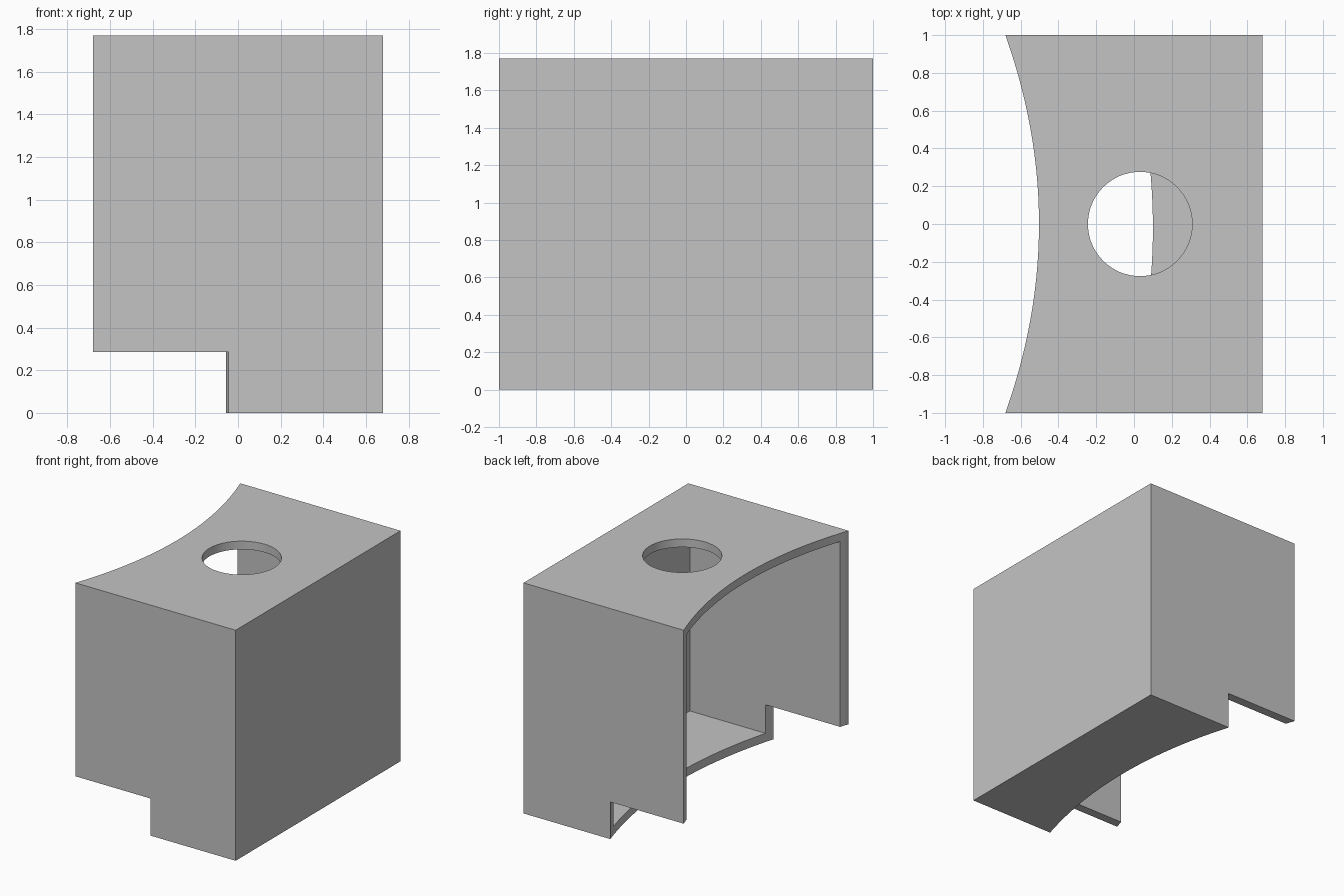
import bpy
import bmesh
import math

cube = bpy.data.objects.get("Cube")
if cube:
    bpy.data.objects.remove(cube, do_unlink=True)

HALF_X, HALF_Y, HEIGHT = 0.68, 1.0, 1.77
NOTCH_Z = 0.285
STEPS = 48

grey = bpy.data.materials.new("plain grey")
grey.use_nodes = True
colour = (0.55, 0.55, 0.55, 1)
grey.diffuse_color = colour
grey.node_tree.nodes["Principled BSDF"].inputs["Base Color"].default_value = colour


def prism(name, outline, z0, z1):
    """Extrude a flat outline from z0 up to z1."""
    bm = bmesh.new()
    base = bm.faces.new([bm.verts.new((x, y, z0)) for x, y in outline])
    ext = bmesh.ops.extrude_face_region(bm, geom=[base])
    for v in ext["geom"]:
        if isinstance(v, bmesh.types.BMVert):
            v.co.z = z1
    bmesh.ops.recalc_face_normals(bm, faces=bm.faces)
    mesh = bpy.data.meshes.new(name)
    bm.to_mesh(mesh)
    bm.free()
    mesh.materials.append(grey)
    obj = bpy.data.objects.new(name, mesh)
    bpy.context.collection.objects.link(obj)
    return obj


def box(x0, x1, y0, y1):
    return [(x0, y0), (x1, y0), (x1, y1), (x0, y1)]


def bowed(centre_x, depth, skew=0):
    """Outline left of a shallow curve that bulges toward +x."""
    reach = HALF_Y * 1.1
    ys = [reach * (2 * i / STEPS - 1) for i in range(STEPS + 1)]
    curve = [(centre_x - depth * y * y - skew * y, y) for y in ys]
    return [(-2, -reach)] + curve + [(-2, reach)]


# Solid housing block
housing = prism("housing", box(-HALF_X, HALF_X, -HALF_Y, HALF_Y), 0, HEIGHT)

# Cutters: hollow interior, curved open side, curved lower notch, round top hole
circle = [(0.032 + 0.276 * math.cos(a), 0.276 * math.sin(a))
          for a in (2 * math.pi * i / 64 for i in range(64))]
cutters = [
    prism("cavity_cutter", box(-1, HALF_X - 0.062, -0.93, 0.93), 0.066, HEIGHT - 0.063),
    prism("open_side_cutter", bowed(-0.503, 0.178), -0.2, 2),
    prism("notch_cutter", bowed(0.1, 0.151, 0.006), -0.1, NOTCH_Z),
    prism("hole_cutter", circle, 1.2, 2.1),
]

bpy.ops.object.select_all(action="DESELECT")
housing.select_set(True)
bpy.context.view_layer.objects.active = housing
for cutter in cutters:
    cutter.hide_render = True
    mod = housing.modifiers.new(cutter.name, "BOOLEAN")
    mod.operation = "DIFFERENCE"
    mod.solver = "EXACT"
    mod.object = cutter
    bpy.ops.object.modifier_apply(modifier=mod.name)
    bpy.data.objects.remove(cutter, do_unlink=True)

# Smooth curved walls, sharp corners
bpy.ops.object.shade_smooth_by_angle(angle=math.radians(30))
